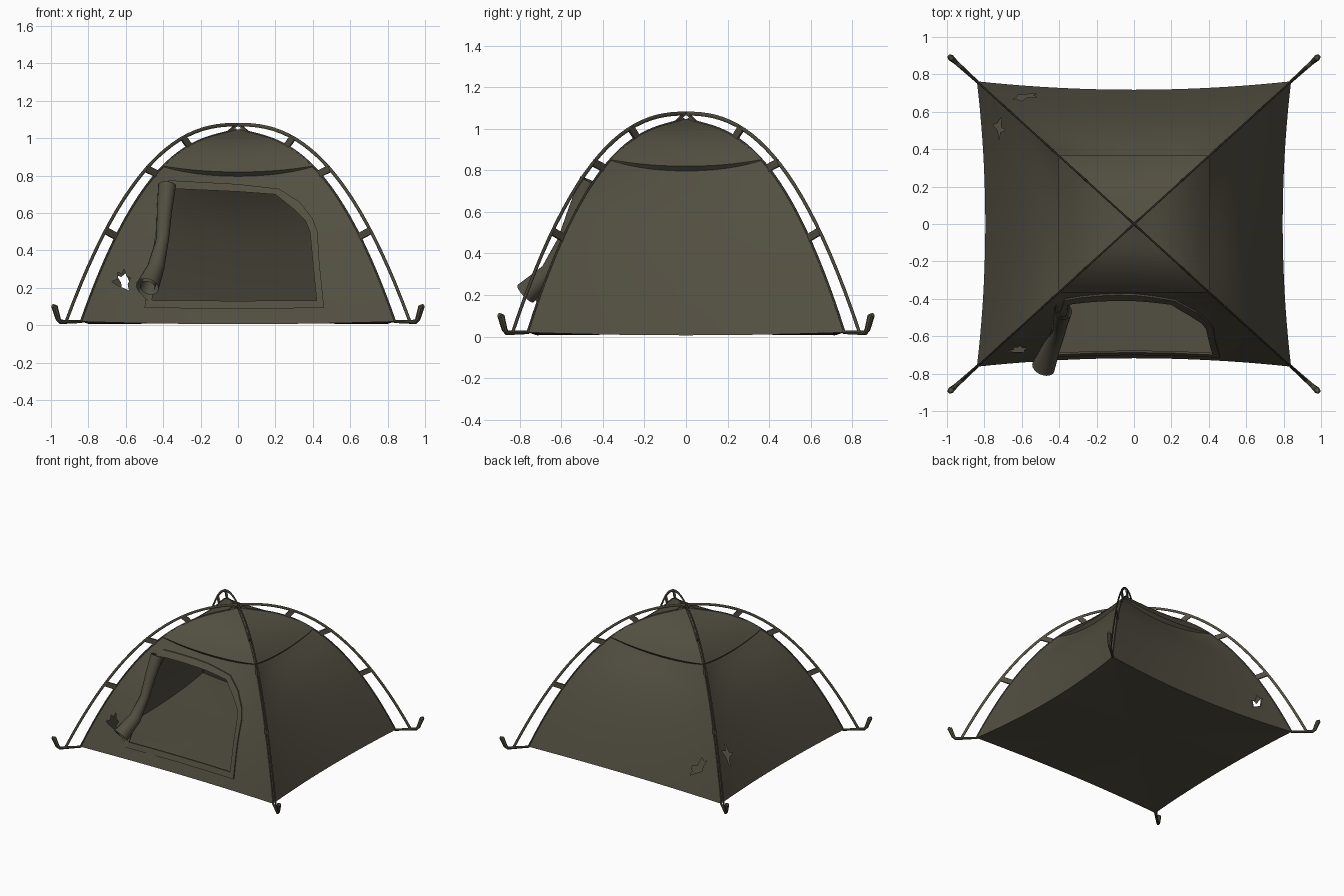
import bpy, bmesh, math
from mathutils import Vector
from mathutils.geometry import delaunay_2d_cdt

if "Cube" in bpy.data.objects:
    bpy.data.objects.remove(bpy.data.objects["Cube"])

canvas = bpy.data.materials.new("dark_olive_canvas")
canvas.diffuse_color = (0.085, 0.077, 0.053, 1)
canvas.use_nodes = True
canvas.node_tree.nodes["Principled BSDF"].inputs["Base Color"].default_value = canvas.diffuse_color

K = 0.908            # depth / width ratio of the tent
BASE = 0.84          # ridge half width at the ground


def build(name, verts, faces, sheet=False, angle=40):
    """Make a mesh object; sheets get normals pointing away from the tent's middle."""
    bm = bmesh.new()
    vs = [bm.verts.new(v) for v in verts]
    for f in faces:
        bm.faces.new([vs[i] for i in f])
    bm.normal_update()
    if sheet:
        mid = Vector((0, 0, 0.2))
        for f in bm.faces:
            if f.normal.dot(f.calc_center_median() - mid) < 0:
                f.normal_flip()
    else:
        bmesh.ops.recalc_face_normals(bm, faces=bm.faces)
    me = bpy.data.meshes.new(name)
    bm.to_mesh(me)
    bm.free()
    me.materials.append(canvas)
    me.shade_smooth()
    me.set_sharp_from_angle(angle=math.radians(angle))
    ob = bpy.data.objects.new(name, me)
    bpy.context.collection.objects.link(ob)
    return ob


def ridge_z(w):
    return 1.02 * (1 - (w / 0.847) ** 2.4) + 0.03 * math.exp(-w / 0.08)


def ridge_w(z):
    lo, hi = 0.0, 0.847
    for _ in range(40):
        m = (lo + hi) / 2
        lo, hi = (m, hi) if ridge_z(m) > z else (lo, m)
    return lo


def panel_sag(w):
    return (0.045 + 0.022 * math.exp(-((w - 0.46) / 0.1) ** 2)) * min(1, w / 0.3)


def cap_sag(w):
    return 0.075 * w - 0.004


def on_tent(side, s, w, sag=panel_sag, off=0.0):
    """Point on one of four walls: s runs across (-1..1), w is the ridge half width."""
    bow = 1 - s * s
    z = ridge_z(w) - 0.014 * bow * (w / BASE) ** 8
    half, depth = (w, K * w) if side % 2 == 0 else (K * w, w)
    a, d = s * half, depth - sag(w) * bow + off
    return Vector([(a, -d, z), (d, a, z), (-a, d, z), (-d, -a, z)][side])


def to_sw(side, h, z):
    w = ridge_w(z)
    s = h / (w if side % 2 == 0 else K * w)
    return (s if side < 2 else -s, w)


def densify(pts, n=4):
    out = []
    for i, p in enumerate(pts):
        q = pts[(i + 1) % len(pts)]
        out += [(p[0] + (q[0] - p[0]) * k / n, p[1] + (q[1] - p[1]) * k / n) for k in range(n)]
    return out


def inside(p, poly):
    hit = False
    for i in range(len(poly)):
        (x1, y1), (x2, y2) = poly[i - 1], poly[i]
        if (y1 > p[1]) != (y2 > p[1]) and p[0] < x1 + (p[1] - y1) * (x2 - x1) / (y2 - y1):
            hit = not hit
    return hit


def sweep(name, path, radii, side, section=None, sides=10, tails=None, flat=1.0):
    """Tube along a path; an open section (with tail points) gives a rolled sheet."""
    path = [Vector(p) for p in path]
    ring = section or [(flat * math.cos(2 * math.pi * i / sides), math.sin(2 * math.pi * i / sides))
                       for i in range(sides)]
    verts, faces = [], []
    for i, p in enumerate(path):
        t = (path[min(i + 1, len(path) - 1)] - path[max(i - 1, 0)]).normalized()
        n1 = (Vector(side) - t * t.dot(Vector(side))).normalized()
        n2 = t.cross(n1)
        verts += [p + (n1 * a + n2 * b) * radii[i] for a, b in ring]
        if tails:
            verts.append(tails[i])
    n = len(verts) // len(path)
    for i in range(len(path) - 1):
        for j in range(n - 1 if section else n):
            k = (j + 1) % n
            faces.append((i * n + j, i * n + k, i * n + n + k, i * n + n + j))
    if not section:
        faces += [tuple(range(n)), tuple(range(len(verts) - n, len(verts)))]
    return build(name, verts, faces)


# outlines as (across, height) on their wall
door_in = [(-.46, .14), (.42, .14), (.40, .34), (.385, .5), (.36, .56), (.30, .62),
           (.20, .70), (0, .715), (-.34, .73), (-.40, .5)]
door_out = [(-.50, .10), (.46, .10), (.435, .34), (.425, .5), (.40, .57), (.33, .66),
            (.22, .73), (0, .755), (-.37, .775), (-.44, .5)]
front_tear = [(-.675, .235), (-.64, .25), (-.645, .285), (-.62, .275), (-.61, .305), (-.597, .265),
              (-.575, .255), (-.59, .22), (-.583, .19), (-.62, .205), (-.645, .215)]
back_tear = [(-.65, .27), (-.625, .26), (-.60, .28), (-.575, .22), (-.52, .20), (-.54, .17),
             (-.52, .14), (-.58, .17), (-.62, .19), (-.625, .23)]
left_tear = [(.45, .27), (.49, .29), (.50, .36), (.52, .31), (.57, .33), (.54, .27),
             (.53, .20), (.50, .26)]
holes = {0: [densify(door_in), front_tear], 1: [], 2: [back_tear], 3: [left_tear]}
names = ["front", "right", "back", "left"]

# four walls with the door and tears cut out
NS, NW = 20, 28
for side in range(4):
    pts = [Vector((-1 + 2 * i / NS, 0.012 + (BASE - 0.012) * j / NW))
           for j in range(NW + 1) for i in range(NS + 1)]
    edges, loops = [], []
    for hole in holes[side]:
        loop = [to_sw(side, h, z) for h, z in hole]
        b = len(pts)
        pts += [Vector(p) for p in loop]
        edges += [(b + i, b + (i + 1) % len(loop)) for i in range(len(loop))]
        loops.append(loop)
    vs, _, fs, *_ = delaunay_2d_cdt(pts, edges, [], 0, 1e-5)
    keep = []
    for f in fs:
        c = sum((vs[i] for i in f), Vector((0, 0))) / len(f)
        if not any(inside(c, lp) for lp in loops):
            keep.append(f)
    build(names[side] + "_wall", [on_tent(side, v.x, v.y) for v in vs], keep, True, 60)

    # overhanging top cover with a tucked lower hem
    verts, faces, rows, n = [], [], 10, NS + 1
    for j in range(rows + 2):
        for i in range(n):
            s = -1 + 2 * i / NS
            edge = 0.40 + 0.03 * (1 - s * s)
            if j <= rows:
                verts.append(on_tent(side, s, 0.012 + (edge - 0.012) * j / rows, cap_sag, 0.003))
            else:
                verts.append(on_tent(side, s, edge + 0.003 + 0.017 * (1 - s * s)))
    for j in range(rows + 1):
        for i in range(NS):
            faces.append((j * n + i, j * n + i + 1, j * n + n + i + 1, j * n + n + i))
    build(names[side] + "_top_cover", verts, faces, True, 35)

# floor
rim = [on_tent(side, -1 + 2 * i / NS, BASE) for side in range(4) for i in range(NS)]
build("floor", rim + [Vector((0, 0, 0.012))],
      [(i, (i + 1) % len(rim), len(rim)) for i in range(len(rim))])

# raised hem around the door
din, dout = densify(door_in), densify(door_out)
n = len(din)
verts = []
for outline, off in ((dout, 0), (dout, .009), (din, .009), (din, -.002)):
    verts += [on_tent(0, *to_sw(0, x, z), off=off) for x, z in outline]
build("door_hem", verts, [(r * n + i, r * n + (i + 1) % n, r * n + n + (i + 1) % n, r * n + n + i)
                          for r in range(3) for i in range(n)])

# rolled-up door flap, its tail joined to the left door edge
spiral = []
for i in range(37):
    a = -0.6 + 3.5 * math.pi * i / 36
    r = 0.5 + 0.5 * i / 36
    spiral.append((r * math.cos(a), r * math.sin(a)))
roll = [(-.375, -.465, .75), (-.39, -.525, .61), (-.40, -.585, .46), (-.435, -.655, .31),
        (-.48, -.768, .203)]
hinge = [(-.35, .74), (-.39, .6), (-.41, .45), (-.435, .27), (-.47, .12)]
sweep("rolled_door_flap", roll, [.054, .046, .038, .052, .070], (1, 0, 0), spiral,
      tails=[on_tent(0, *to_sw(0, x, z), off=.01) for x, z in hinge])


# crossing poles, flat in section
def pole_z(x):
    return max(0.02, 1.073 * (1 - (abs(x) / 0.926) ** 2.38))


for m, name in ((1, "pole_a"), (-1, "pole_b")):
    xs = [0.919 * (-1 + 2 * i / 48) for i in range(49)]
    sweep(name, [(x, m * K * x, pole_z(x)) for x in xs], [0.010] * 49, (-m * K, 1, 0), flat=0.5)


def plate(bm, a, b, along, half_w, across, half_t):
    vs = [bm.verts.new(p + along * half_w * u + across * half_t * v)
          for p in (a, b) for u in (-1, 1) for v in (-1, 1)]
    bmesh.ops.convex_hull(bm, input=vs)


# everything that repeats at each corner
for sx in (1, -1):
    for sy in (1, -1):
        tag = ("front" if sy < 0 else "back") + ("_right" if sx > 0 else "_left")

        def diag(x, z):
            return Vector((sx * x, sy * K * x, z))

        across = Vector((-sy * K, sx, 0)).normalized()
        # stitched ridge seam
        ws = [0.01 + (BASE - 0.01) * i / 24 for i in range(25)]
        sweep("ridge_seam_" + tag, [diag(w, ridge_z(w)) for w in ws], [0.006] * 25, across,
              sides=6, flat=0.8)
        # tabs holding the wall to the pole
        bm = bmesh.new()
        for xp, w in ((.708, .652), (.49, .437), (.293, .262), (.005, .05)):
            a, b = diag(w, ridge_z(w)), diag(xp, pole_z(xp))
            hw = 0.019 if w > .1 else 0.006
            along = (b - a).normalized().cross(across).normalized()
            plate(bm, a, b, along, hw, across, 0.006)
        me = bpy.data.meshes.new("pole_tabs_" + tag)
        bm.to_mesh(me)
        bm.free()
        me.materials.append(canvas)
        bpy.context.collection.objects.link(bpy.data.objects.new("pole_tabs_" + tag, me))
        # ground strap ending in a bent peg
        sweep("ground_peg_" + tag, [diag(.835, .02), diag(.90, .019), diag(.95, .018),
                                    diag(.962, .035), diag(.980, .098), diag(.990, .104)],
              [.008, .010, .012, .014, .017, .011], across, sides=8)
